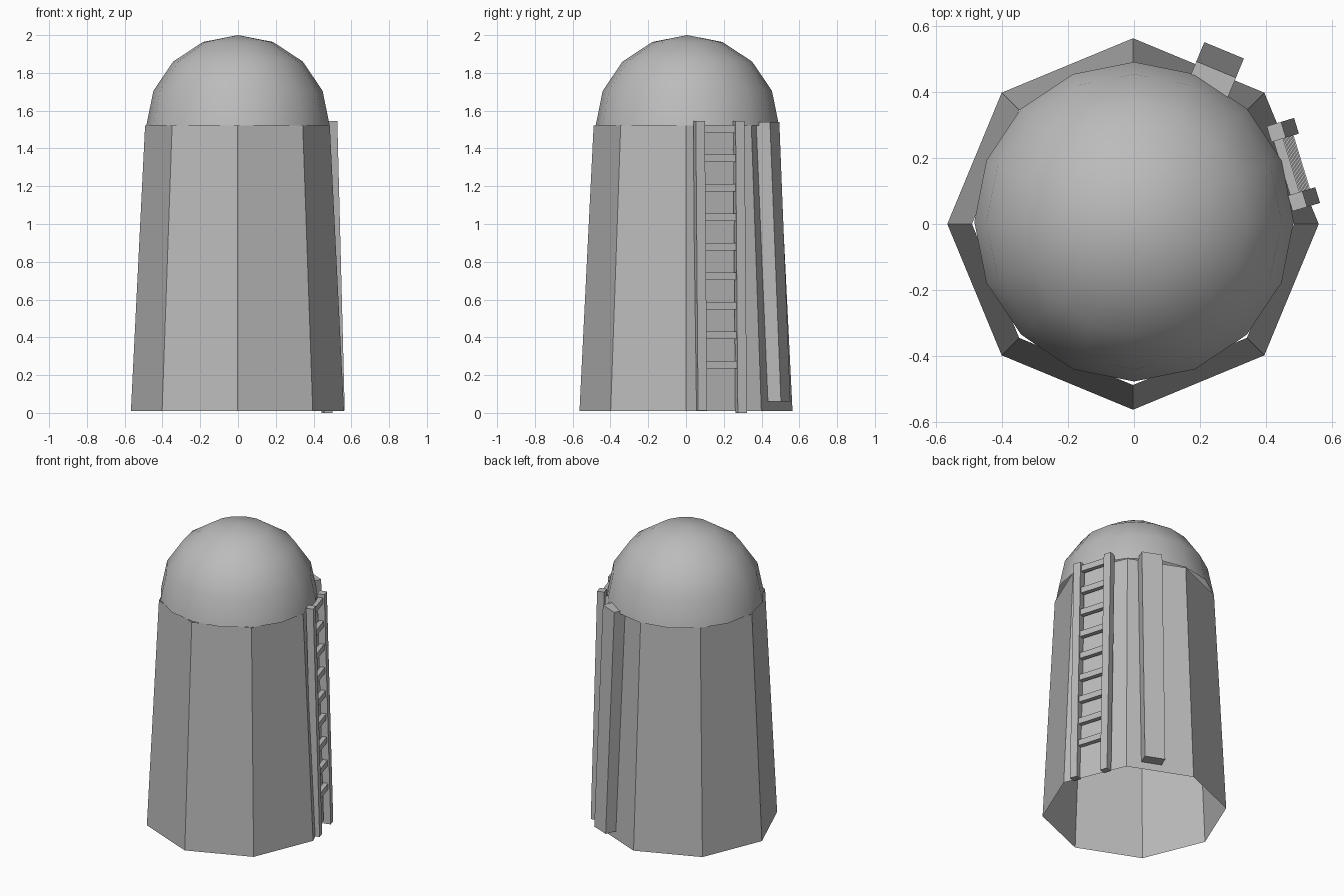
import bpy, bmesh, math
from mathutils import Matrix, Vector

old = bpy.data.objects.get("Cube")
if old:
    bpy.data.objects.remove(old, do_unlink=True)

grey = bpy.data.materials.new("silo grey")
grey.use_nodes = True
colour = (0.5, 0.5, 0.5, 1)
grey.diffuse_color = colour
grey.node_tree.nodes["Principled BSDF"].inputs["Base Color"].default_value = colour


def finish(bm, name, smooth=False):
    bmesh.ops.recalc_face_normals(bm, faces=bm.faces)
    mesh = bpy.data.meshes.new(name)
    for f in bm.faces:
        f.smooth = smooth
    bm.to_mesh(mesh)
    bm.free()
    mesh.materials.append(grey)
    ob = bpy.data.objects.new(name, mesh)
    bpy.context.collection.objects.link(ob)
    return ob


def lathe(name, profile, sides, centre, smooth=False):
    """Open surface of revolution; a zero radius closes to a point."""
    bm = bmesh.new()
    rings = []
    for r, z in profile:
        n = sides if r > 0 else 1
        rings.append([bm.verts.new((centre[0] + r * math.cos(math.tau * i / sides),
                                    centre[1] + r * math.sin(math.tau * i / sides), z))
                      for i in range(n)])
    for a, b in zip(rings, rings[1:]):
        for i in range(sides):
            j = (i + 1) % sides
            top = [b[j], b[i]] if len(b) > 1 else [b[0]]
            bm.faces.new([a[i], a[j]] + top)
    return finish(bm, name, smooth)


def leaning_box(name, angle, side, width, z0, z1, outer0, outer1, depth):
    """Box facing outward at an angle, its outer face leaning in from z0 to z1."""
    bm = bmesh.new()
    bmesh.ops.create_cube(bm, size=1)
    turn = Matrix.Rotation(math.radians(angle), 3, 'Z')
    for v in bm.verts:
        t = v.co.z + 0.5
        out = outer0 + (outer1 - outer0) * t + (v.co.x - 0.5) * depth
        v.co = turn @ Vector((out, side + v.co.y * width, z0 + (z1 - z0) * t))
    return finish(bm, name)


# Tapered eight-sided wall, open at both ends
lathe("silo_wall", [(0.564, 0.01), (0.489, 1.522)], 8, (-0.003, 0))

# Smooth dome roof
steps = 4
dome = [(0.485 * math.cos(math.pi / 2 * i / steps) if i < steps else 0,
         1.522 + 0.478 * math.sin(math.pi / 2 * i / steps)) for i in range(steps + 1)]
lathe("dome_roof", dome, 16, (0, 0.007), True)

# Chute running down the back
leaning_box("chute", 67.5, -0.051, 0.13, 0.06, 1.54, 0.592, 0.529, 0.085)

# Ladder: two rails and evenly spaced rungs
LEAN, BOTTOM, TOP = 17, 0.559, 0.518


def ladder_out(z):
    return BOTTOM + (TOP - BOTTOM) * z / 1.545


for label, side, foot in (("right", -0.079, 0.012), ("left", 0.141, 0)):
    leaning_box("ladder_rail_" + label, LEAN, side, 0.05, foot, 1.545, BOTTOM, TOP, 0.046)
for i in range(9):
    z = 0.255 + 0.156 * i
    leaning_box("ladder_rung_%d" % (i + 1), LEAN, 0.031, 0.19, z - 0.02, z + 0.02,
                ladder_out(z) - 0.01, ladder_out(z) - 0.01, 0.03)
